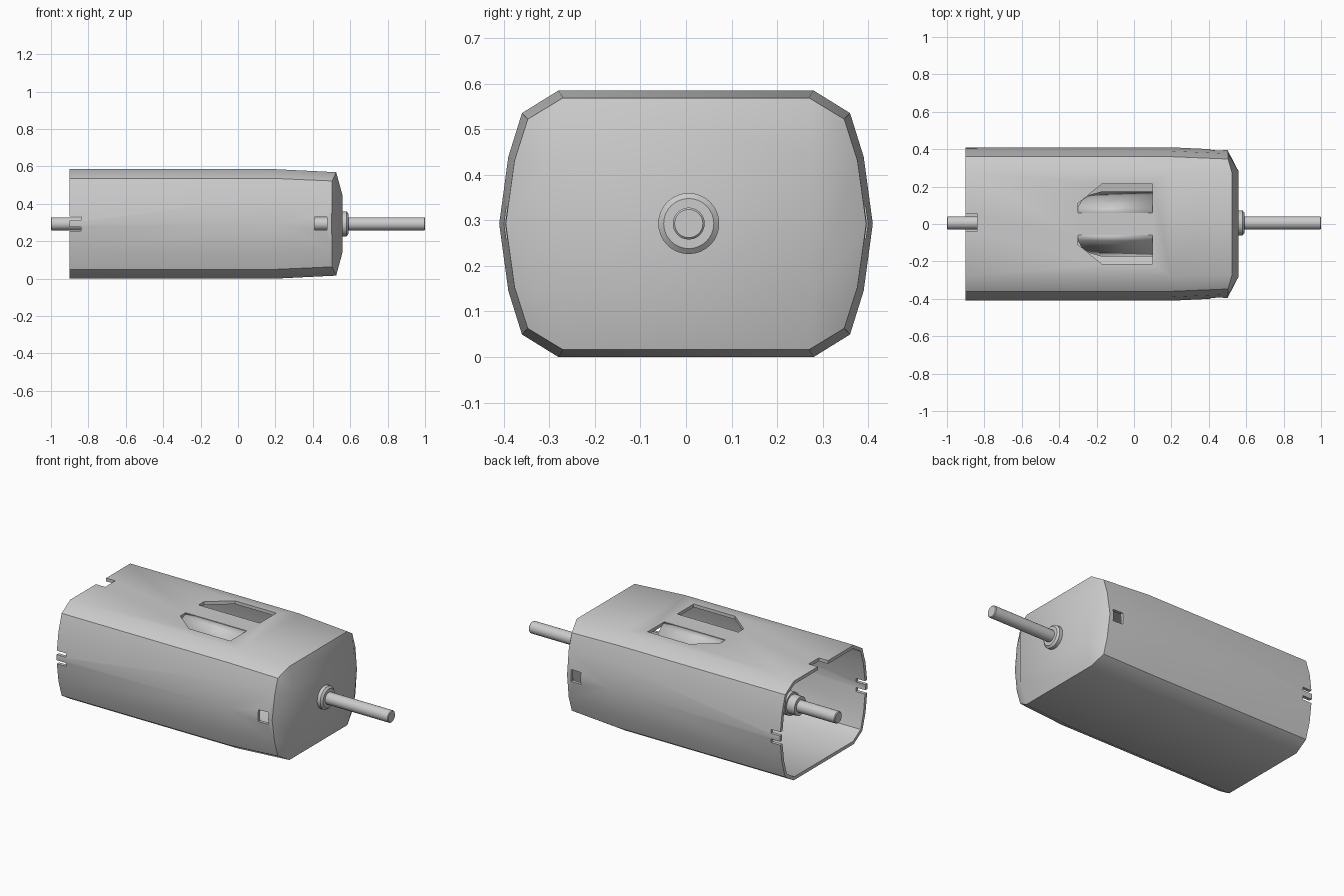
import bpy, bmesh
from math import radians, pi
from mathutils import Matrix

if "Cube" in bpy.data.objects:
    bpy.data.objects.remove(bpy.data.objects["Cube"])

CY, CZ = 0.006, 0.293   # shaft axis


def mesh_object(name, bm):
    bmesh.ops.recalc_face_normals(bm, faces=bm.faces[:])
    me = bpy.data.meshes.new(name)
    bm.to_mesh(me)
    bm.free()
    ob = bpy.data.objects.new(name, me)
    bpy.context.collection.objects.link(ob)
    return ob


def activate(ob):
    bpy.ops.object.select_all(action='DESELECT')
    ob.select_set(True)
    bpy.context.view_layer.objects.active = ob


def smooth(ob, deg=35):
    activate(ob)
    bpy.ops.object.shade_smooth_by_angle(angle=radians(deg))


def prism(bm, outline, z0, z1):
    lo = [bm.verts.new((x, y, z0)) for x, y in outline]
    hi = [bm.verts.new((x, y, z1)) for x, y in outline]
    n = len(outline)
    bm.faces.new(lo)
    bm.faces.new(hi)
    for i in range(n):
        j = (i + 1) % n
        bm.faces.new((lo[i], lo[j], hi[j], hi[i]))


def box(bm, x0, x1, y0, y1, z0, z1):
    prism(bm, [(x0, y0), (x1, y0), (x1, y1), (x0, y1)], z0, z1)


def lathe(name, profile, n=32):
    """Solid of revolution about the shaft axis; profile = (x, radius)."""
    bm = bmesh.new()
    rings = []
    for x, r in profile:
        c = bmesh.ops.create_circle(bm, segments=n, radius=r)['verts']
        bmesh.ops.transform(bm, verts=c, matrix=Matrix.Translation((x, CY, CZ)) @ Matrix.Rotation(pi / 2, 4, 'Y'))
        rings.append(c)
    for a, b in zip(rings, rings[1:]):
        for i in range(n):
            j = (i + 1) % n
            bm.faces.new((a[i], a[j], b[j], b[i]))
    bm.faces.new(rings[0])
    bm.faces.new(rings[-1])
    ob = mesh_object(name, bm)
    smooth(ob)
    return ob


# Housing: faceted section, tapered nose and domed front wall
half = [(0.28, 0.2925, 0.525), (0.36, 0.243, 0.503), (0.39, 0.147, 0.503), (0.41, 0, 0.5),
        (0.39, -0.147, 0.503), (0.36, -0.243, 0.503), (0.28, -0.2925, 0.525)]
section = half + [(-y, z, x) for y, z, x in reversed(half)]
n = len(section)
bm = bmesh.new()
rings = [[bm.verts.new((x, y, 0.2925 + z)) for y, z, _ in section] for x in (-0.9, 0.2)]
rings.append([bm.verts.new((x, y * 0.965, 0.2925 + z * 0.945)) for y, z, x in section])
cap = {(sy, sz): bm.verts.new((0.56, 0.28 * sy, 0.2925 + 0.147 * sz)) for sy in (1, -1) for sz in (1, -1)}
corner = [cap[(1 if y > 0 else -1, 1 if z > 0 else -1)] for y, z, _ in section]
for a, b in zip(rings, rings[1:] + [corner]):
    for i in range(n):
        j = (i + 1) % n
        loop = list(dict.fromkeys((a[i], a[j], b[j], b[i])))
        bm.faces.new(loop)
bm.faces.new([cap[k] for k in ((1, 1), (1, -1), (-1, -1), (-1, 1))])
housing = mesh_object("housing", bm)
shell = housing.modifiers.new("wall", 'SOLIDIFY')
shell.thickness = 0.02
shell.offset = -1

# Cutters: rear slots, top notch, side holes, top vents
bm = bmesh.new()
box(bm, -0.95, -0.84, -0.6, 0.6, 0.31, 0.332)
box(bm, -0.95, -0.84, -0.6, 0.6, 0.255, 0.277)
box(bm, -0.95, -0.84, -0.04, 0.055, 0.45, 0.7)
box(bm, 0.41, 0.475, -0.6, 0.6, 0.26, 0.33)
for s in (1, -1):
    prism(bm, [(-0.3, 0.06 * s), (0.1, 0.06 * s), (0.1, 0.215 * s), (-0.17, 0.215 * s), (-0.3, 0.11 * s)], 0.5, 0.7)
cutter = mesh_object("cutter", bm)
cutter.hide_render = True
cut = housing.modifiers.new("cut", 'BOOLEAN')
cut.operation = 'DIFFERENCE'
cut.solver = 'EXACT'
cut.object = cutter
activate(housing)
for m in ("wall", "cut"):
    bpy.ops.object.modifier_apply(modifier=m)
bpy.data.objects.remove(cutter)
smooth(housing)

# Vent flaps bent down into the housing
for s, side in ((1, "back"), (-1, "front")):
    bm = bmesh.new()
    rows = []
    for y, z, x0 in ((0.058, 0.583, -0.3), (0.09, 0.565, -0.3), (0.125, 0.53, -0.28),
                     (0.155, 0.485, -0.24), (0.175, 0.43, -0.17)):
        rows.append([bm.verts.new((x, y * s, z)) for x in (x0, 0.1)])
    for a, b in zip(rows, rows[1:]):
        bm.faces.new((a[0], a[1], b[1], b[0]))
    flap = mesh_object("vent_flap_" + side, bm)
    # outward means upward on the flap
    if flap.data.polygons[0].normal.z < 0:
        flap.data.flip_normals()
    sol = flap.modifiers.new("thickness", 'SOLIDIFY')
    sol.thickness = 0.018
    sol.offset = -1
    smooth(flap)

# Shaft, front bearing boss and inner rear collar
lathe("shaft", [(-1.0, 0.031), (-0.996, 0.035), (0.996, 0.035), (1.0, 0.031)])
lathe("front_bearing", [(0.54, 0.067), (0.58, 0.067), (0.59, 0.055), (0.59, 0.036)])
lathe("rear_collar", [(-0.75, 0.036), (-0.75, 0.055), (-0.7, 0.055), (-0.7, 0.067), (-0.62, 0.067)])
